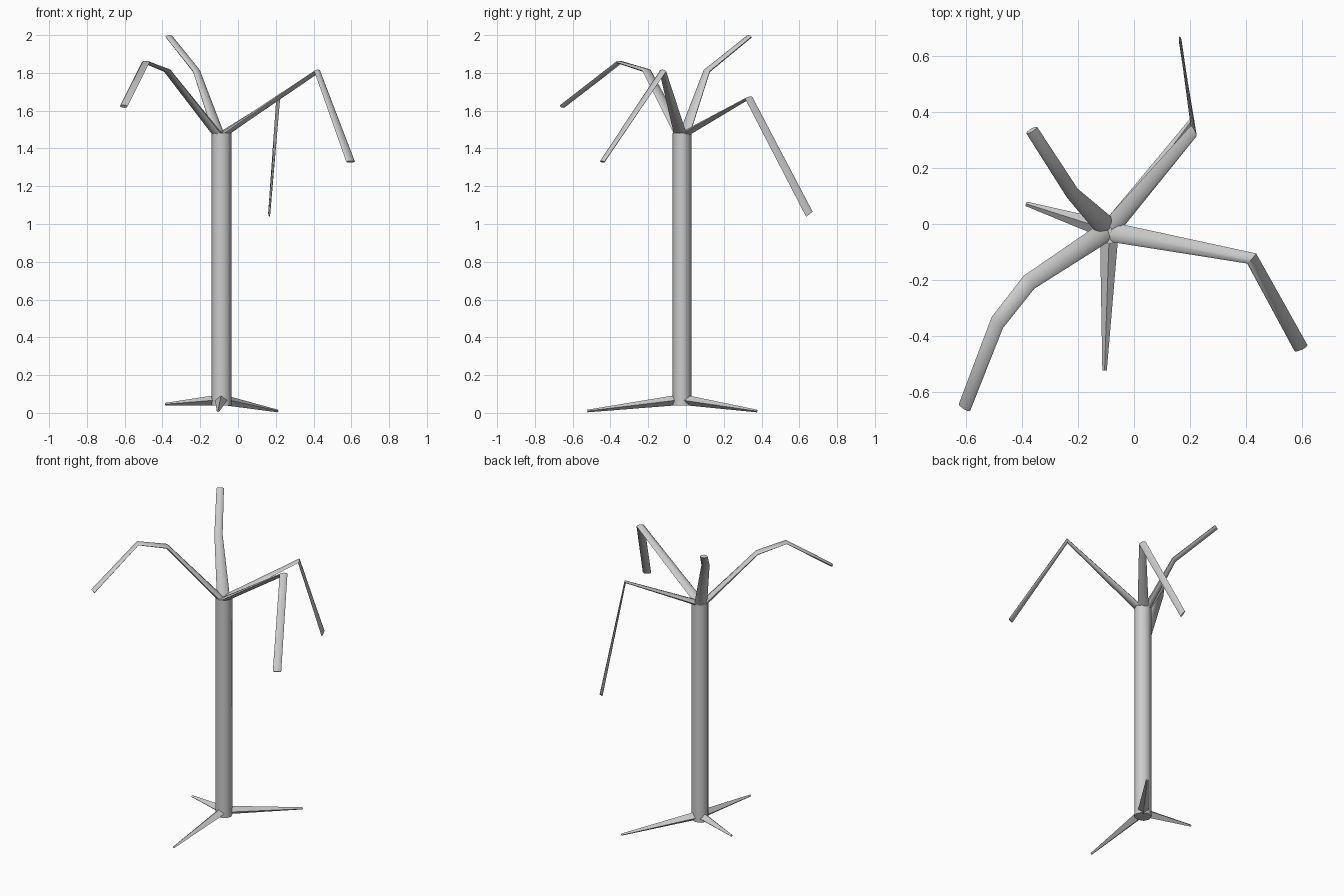
import bpy, bmesh, math
from mathutils import Vector

if "Cube" in bpy.data.objects:
    bpy.data.objects.remove(bpy.data.objects["Cube"])


def loft(name, stations, sides):
    """Flattened tube: each station is (centre, half-width vector, half-thickness)."""
    bm = bmesh.new()
    pts = [Vector(s[0]) for s in stations]
    rings = []
    for i, (p, w, t) in enumerate(stations):
        tan = Vector()
        if i > 0:
            tan += (pts[i] - pts[i - 1]).normalized()
        if i < len(pts) - 1:
            tan += (pts[i + 1] - pts[i]).normalized()
        w = Vector(w)
        n = tan.cross(w).normalized() * t
        ring = []
        for k in range(sides):
            a = 2 * math.pi * k / sides
            ring.append(bm.verts.new(pts[i] + w * math.cos(a) + n * math.sin(a)))
        rings.append(ring)
    for a, b in zip(rings, rings[1:]):
        for k in range(sides):
            j = (k + 1) % sides
            bm.faces.new((a[k], a[j], b[j], b[k]))
    bm.faces.new(rings[0][::-1])
    bm.faces.new(rings[-1])
    bmesh.ops.recalc_face_normals(bm, faces=bm.faces)
    me = bpy.data.meshes.new(name)
    bm.to_mesh(me)
    bm.free()
    ob = bpy.data.objects.new(name, me)
    bpy.context.collection.objects.link(ob)
    bpy.ops.object.select_all(action='DESELECT')
    ob.select_set(True)
    bpy.context.view_layer.objects.active = ob
    bpy.ops.object.shade_smooth_by_angle(angle=math.radians(50))
    return ob


CX, CY = -0.088, -0.022

# Trunk
loft("trunk", [((CX, CY, 0.04), (0.053, 0, 0), 0.05),
               ((CX, CY, 1.482), (0.053, 0, 0), 0.05)], 8)

# Drooping branches, fused to the trunk top
branches = {
    "branch_back_left": [
        ((-0.10, -0.01, 1.47), (0.028, 0.028, 0), 0.018),
        ((-0.22, 0.11, 1.81), (0.019, 0.016, 0), 0.012),
        ((-0.365, 0.335, 1.992), (0.019, 0.012, 0), 0.010)],
    "branch_front_left": [
        ((-0.105, -0.03, 1.47), (0.02, -0.03, 0), 0.018),
        ((-0.375, -0.208, 1.812), (0.019, -0.023, 0), 0.010),
        ((-0.488, -0.352, 1.857), (0.020, -0.020, 0), 0.007),
        ((-0.605, -0.655, 1.623), (0.020, -0.013, 0), 0.010)],
    "branch_right": [
        ((-0.075, -0.03, 1.475), (0.008, 0.034, 0), 0.015),
        ((0.42, -0.123, 1.808), (0.016, 0.018, 0), 0.010),
        ((0.596, -0.443, 1.33), (0.023, 0.011, 0), 0.008)],
    "branch_back_right": [
        ((-0.08, -0.01, 1.475), (0.025, -0.022, 0), 0.015),
        ((0.213, 0.332, 1.668), (0.010, -0.019, -0.005), 0.008),
        ((0.165, 0.653, 1.052), (0.002, -0.017, -0.014), 0.005)],
}
for name, st in branches.items():
    loft(name, st, 8)

# Tapered roots with a ridge on top
roots = {"root_left": (-0.385, 0.072, 0.046),
         "root_front": (-0.105, -0.522, 0.010),
         "root_back_right": (0.21, 0.375, 0.010)}
for name, tip in roots.items():
    d = Vector((tip[0] - CX, tip[1] - CY, 0)).normalized()
    side = Vector((-d.y, d.x, 0))
    base = Vector((CX, CY, 0.067)) + d * 0.03
    loft(name, [(base, side * 0.032, 0.027), (tip, side * 0.008, 0.007)], 4)
